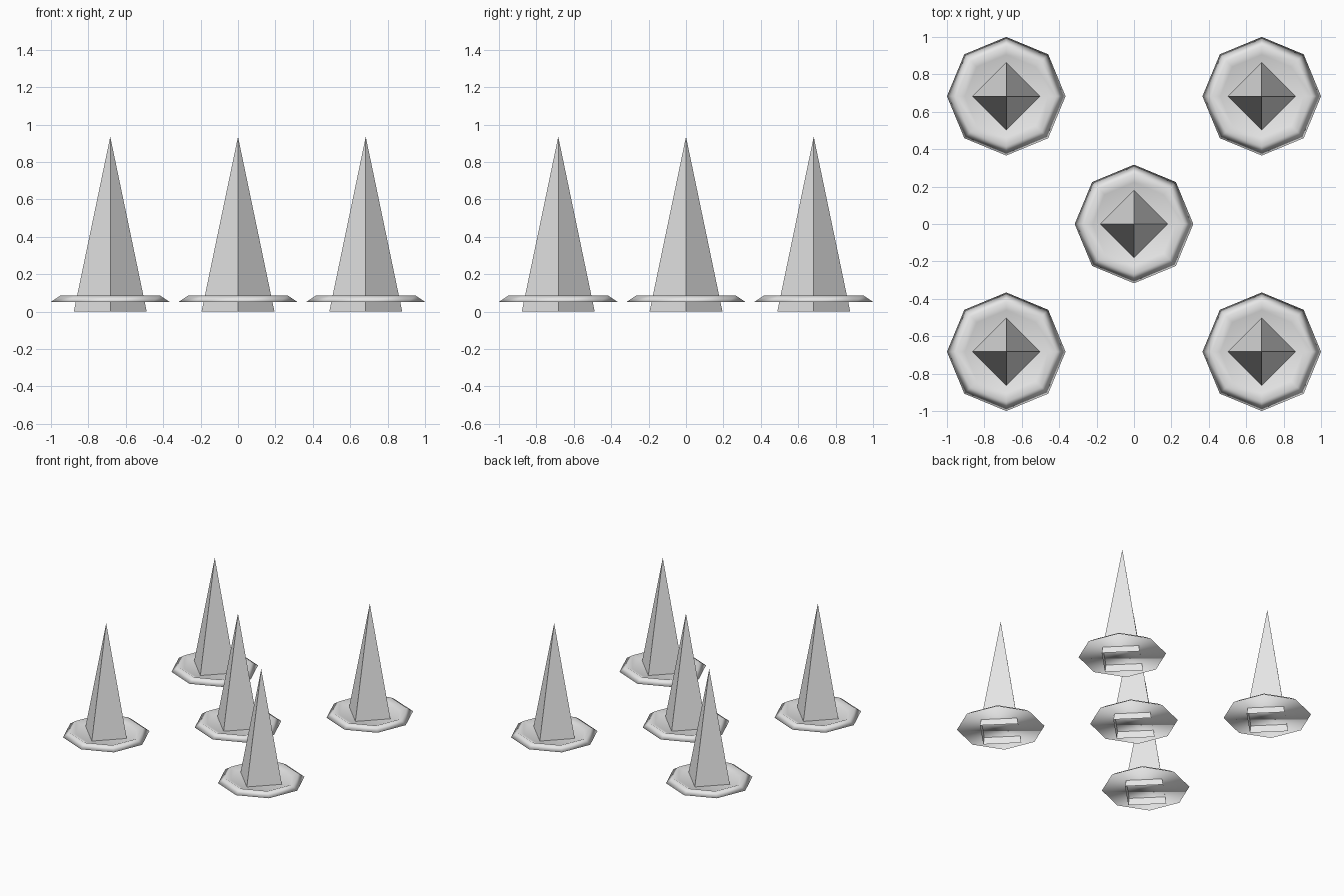
import bpy, bmesh, math

cube = bpy.data.objects.get("Cube")
if cube:
    bpy.data.objects.remove(cube, do_unlink=True)

grey = bpy.data.materials.new("plain grey")
grey.use_nodes = True
grey.diffuse_color = (0.8, 0.8, 0.8, 1)
grey.node_tree.nodes["Principled BSDF"].inputs["Base Color"].default_value = (0.8, 0.8, 0.8, 1)


def make_object(name, bm, location, smooth):
    bmesh.ops.recalc_face_normals(bm, faces=bm.faces)
    for face in bm.faces:
        face.smooth = smooth
    mesh = bpy.data.meshes.new(name)
    bm.to_mesh(mesh)
    bm.free()
    mesh.materials.append(grey)
    obj = bpy.data.objects.new(name, mesh)
    obj.location = location
    bpy.context.collection.objects.link(obj)


def ring(bm, sides, radius, z):
    return [bm.verts.new((radius * math.cos(math.tau * i / sides),
                          radius * math.sin(math.tau * i / sides), z))
            for i in range(sides)]


def spike(name, location):
    # four-sided point with an open base
    bm = bmesh.new()
    base = ring(bm, 4, 0.195, 0)
    tip = bm.verts.new((0, 0, 0.935))
    for i in range(4):
        bm.faces.new((base[i], base[(i + 1) % 4], tip))
    make_object(name, bm, location, False)


def collar(name, location):
    # eight-sided plate with a raised rim and a shallow sunken middle
    bm = bmesh.new()
    rings = [ring(bm, 8, r, z) for r, z in ((0.317, 0.052), (0.267, 0.086), (0.222, 0.066))]
    for lower, upper in zip(rings, rings[1:]):
        for i in range(8):
            j = (i + 1) % 8
            bm.faces.new((lower[i], lower[j], upper[j], upper[i]))
    bm.faces.new(rings[-1])
    bm.faces.new(rings[0][::-1])
    make_object(name, bm, location, True)


# one spike in the middle and one at each corner
D = 0.683
places = {"centre": (0, 0), "front_left": (D, -D), "front_right": (-D, -D),
          "back_left": (D, D), "back_right": (-D, D)}
for place, (x, y) in places.items():
    spike("spike_" + place, (x, y, 0))
    collar("collar_" + place, (x, y, 0))
